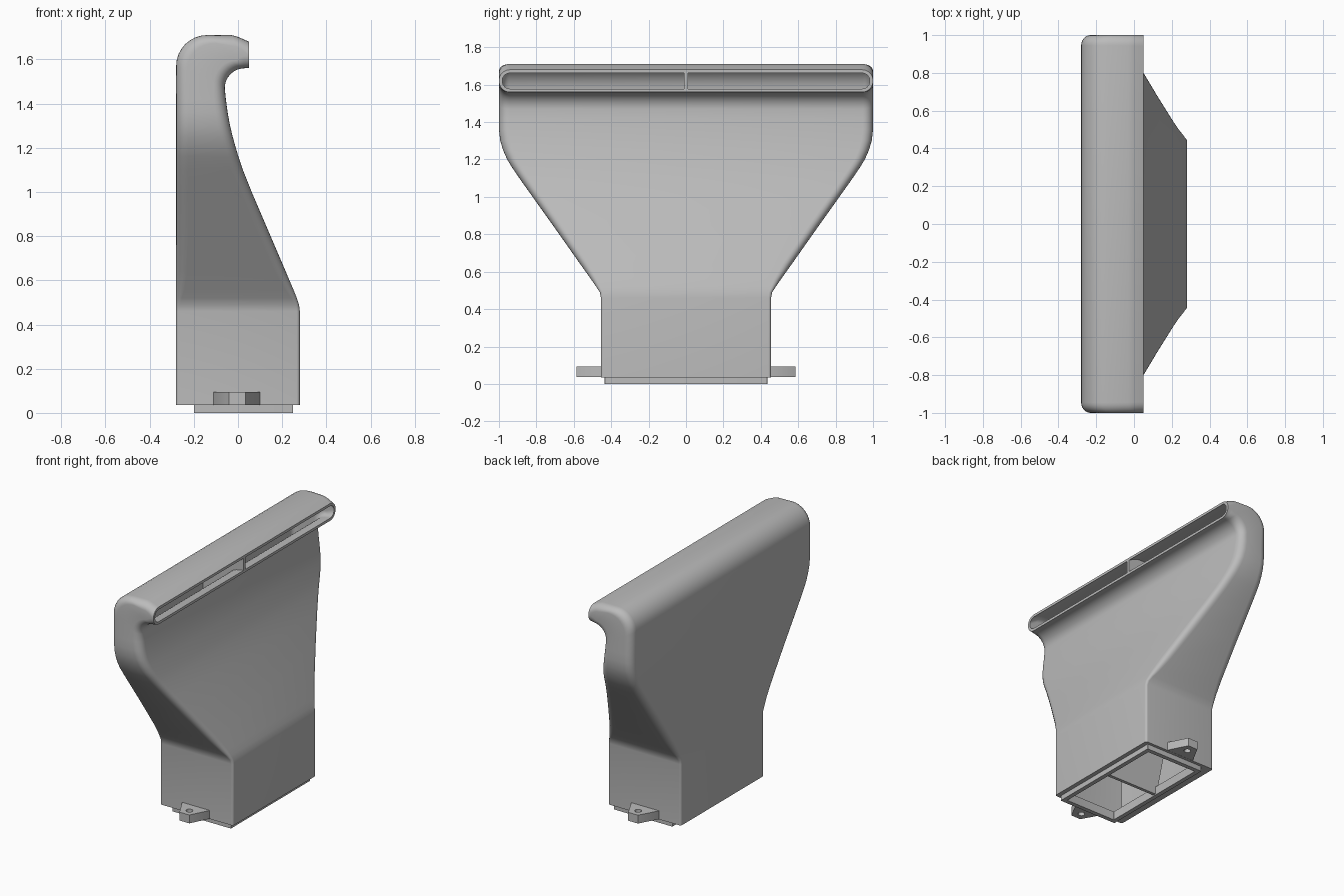
import bpy, bmesh, math
from mathutils import Vector

cube = bpy.data.objects.get("Cube")
if cube:
    bpy.data.objects.remove(cube)

WALL = 0.018
BACK = -0.28

grey = bpy.data.materials.new("matte grey plastic")
grey.use_nodes = True
COLOUR = (0.5, 0.5, 0.5, 1)
grey.diffuse_color = COLOUR
grey.node_tree.nodes["Principled BSDF"].inputs["Base Color"].default_value = COLOUR


def finish(name, bm, smooth=False):
    bmesh.ops.recalc_face_normals(bm, faces=bm.faces)
    mesh = bpy.data.meshes.new(name)
    bm.to_mesh(mesh)
    bm.free()
    mesh.materials.append(grey)
    obj = bpy.data.objects.new(name, mesh)
    bpy.context.collection.objects.link(obj)
    if smooth:
        bpy.ops.object.select_all(action='DESELECT')
        obj.select_set(True)
        bpy.context.view_layer.objects.active = obj
        bpy.ops.object.shade_smooth_by_angle(angle=math.radians(32))
    return obj


# Stations: back point, front point (x, z), half width, corner radius
stations = [(Vector((BACK, z)), Vector((x, z)), w, r) for z, x, w, r in [
    (0.035, 0.28, 0.455, 0.015), (0.46, 0.28, 0.455, 0.015),
    (0.49, 0.276, 0.461, 0.018), (0.52, 0.266, 0.48, 0.025),
    (0.56, 0.25, 0.508, 0.038), (0.64, 0.216, 0.565, 0.05),
    (0.85, 0.126, 0.713, 0.055), (1.0, 0.062, 0.82, 0.055),
    (1.1, 0.022, 0.891, 0.055), (1.16, 0.002, 0.932, 0.055),
    (1.2, -0.01, 0.956, 0.055), (1.25, -0.024, 0.978, 0.055),
    (1.3, -0.036, 0.993, 0.055), (1.36, -0.047, 1.0, 0.055),
    (1.42, -0.055, 1.0, 0.055)]]
# The bend towards the outlet
STEPS = 8
for i in range(STEPS + 1):
    a = math.pi / 2 * i / STEPS
    d = Vector((-math.cos(a), math.sin(a)))
    stations.append((Vector((-0.14, 1.57)) + d * 0.14,
                     Vector((0.03, 1.47)) + d * 0.09, 1.0, 0.055))
stations.append((Vector((-0.03, 1.71)), Vector((0.037, 1.56)), 1.0, 0.056))
stations.append((Vector((0.0, 1.702)), Vector((0.043, 1.56)), 1.0, 0.057))
stations.append((Vector((0.05, 1.68)), Vector((0.05, 1.56)), 1.0, 0.058))


def inset(station, t):
    b, f, w, r = station
    n = (f - b).normalized() * t
    return b + n, f - n, w - t, max(r - t, 0.004)


def flat(z, x0, x1, w, r=0.004):
    return Vector((x0, z)), Vector((x1, z)), w, r


def ring(bm, station, segs=6):
    """Rounded rectangle spanning back to front and side to side."""
    b, f, w, r = station
    length = (f - b).length
    n = (f - b) / length
    verts = []
    for k, (cu, cy) in enumerate([(length - r, w - r), (r, w - r),
                                  (r, r - w), (length - r, r - w)]):
        for i in range(segs + 1):
            a = math.pi / 2 * (k + i / segs)
            p = b + n * (cu + r * math.cos(a))
            verts.append(bm.verts.new((p.x, cy + r * math.sin(a), p.y)))
    return verts


# Hollow duct: spigot, outer shell, lip, inner shell, inlet opening
inner = [inset(s, WALL) for s in stations]
opening = (-0.17, 0.22, 0.405)
sections = [flat(0, -0.2, 0.25, 0.435), flat(0.035, -0.2, 0.25, 0.435)]
sections += stations + inner[:0:-1]
sections += [flat(0.06, BACK + WALL, 0.28 - WALL, 0.455 - WALL),
             flat(0.06, *opening), flat(0, *opening)]
bm = bmesh.new()
rings = [ring(bm, s) for s in sections]
for lower, upper in zip(rings, rings[1:] + rings[:1]):
    for j in range(len(lower)):
        k = (j + 1) % len(lower)
        bm.faces.new((lower[j], lower[k], upper[k], upper[j]))
finish("duct_shell", bm, smooth=True)

# Central divider running from inlet to outlet
mid = [inset(s, WALL * 0.6) for s in stations[1:]]
outline = [Vector((opening[0] - 0.01, 0.008))] + [m[0] for m in mid]
outline += [m[1] for m in reversed(mid)] + [Vector((opening[1] + 0.01, 0.008))]
bm = bmesh.new()
face = bm.faces.new([bm.verts.new((p.x, -0.011, p.y)) for p in outline])
ext = bmesh.ops.extrude_face_region(bm, geom=[face])
bmesh.ops.translate(bm, vec=(0, 0.022, 0),
                    verts=[v for v in ext["geom"] if isinstance(v, bmesh.types.BMVert)])
finish("centre_divider", bm)

# Mounting lugs with screw holes, mirrored to both ends
bm = bmesh.new()
corners = [(-0.11, 0.45), (0.1, 0.45), (0.1, 0.458), (0.035, 0.585),
           (-0.04, 0.585), (-0.11, 0.458)]
hole = [(-0.003 + 0.022 * math.cos(math.tau * i / 20),
         0.53 + 0.022 * math.sin(math.tau * i / 20)) for i in range(20)]
edges = []
for loop in (corners, hole):
    vs = [bm.verts.new((x, y, 0.036)) for x, y in loop]
    edges += [bm.edges.new((vs[i - 1], vs[i])) for i in range(len(vs))]
bmesh.ops.triangle_fill(bm, edges=edges, use_beauty=True)
ext = bmesh.ops.extrude_face_region(bm, geom=bm.faces[:])
bmesh.ops.translate(bm, vec=(0, 0, 0.058),
                    verts=[v for v in ext["geom"] if isinstance(v, bmesh.types.BMVert)])
lug = finish("mounting_lugs", bm, smooth=True)
mirror = lug.modifiers.new("Mirror", 'MIRROR')
mirror.use_axis = (False, True, False)
